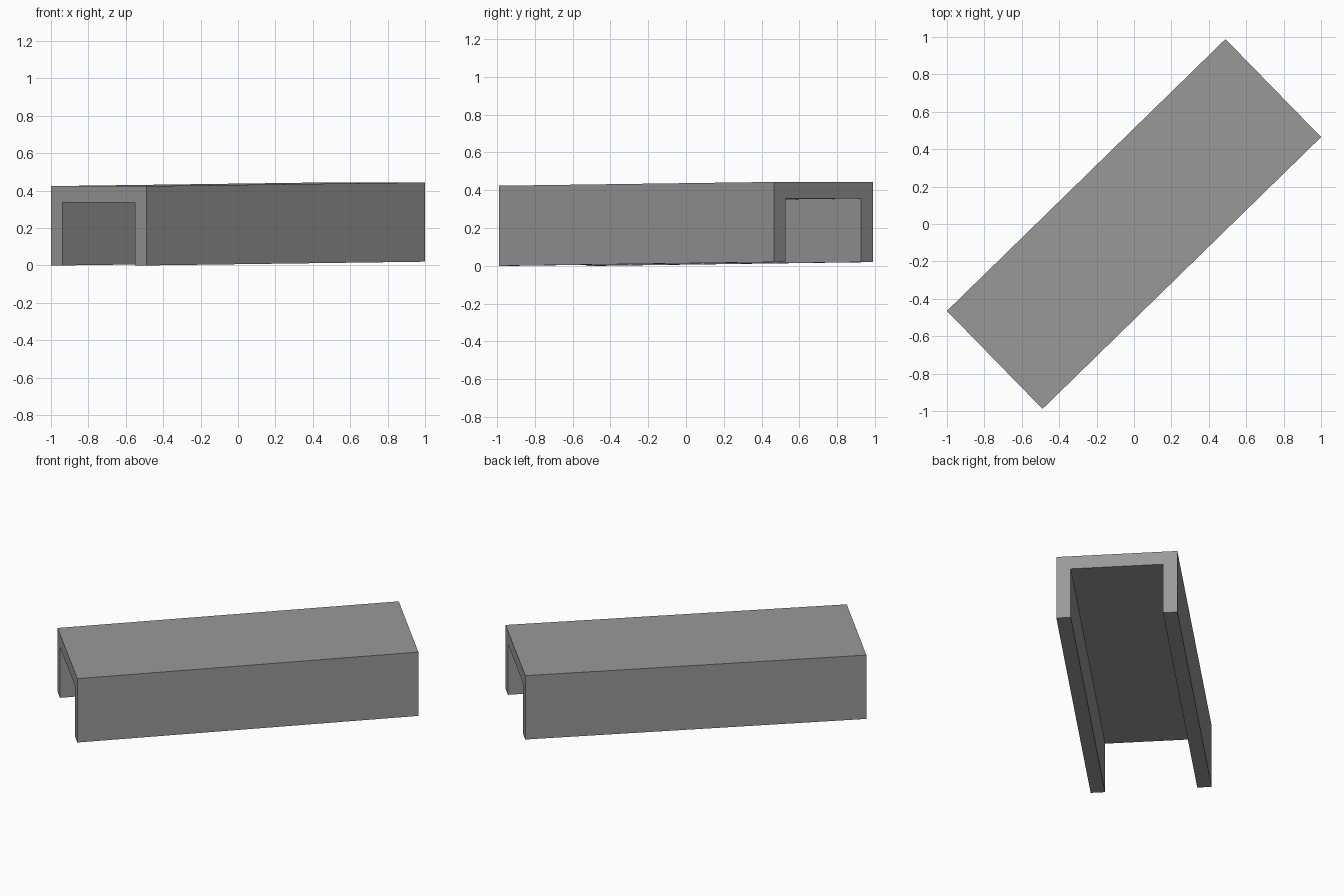
import bpy, bmesh
from math import radians
from mathutils import Matrix

if "Cube" in bpy.data.objects:
    bpy.data.objects.remove(bpy.data.objects["Cube"])

LENGTH, WIDTH, HEIGHT, WALL = 2.081, 0.732, 0.424, 0.087
RISE = 0.02  # far end sits slightly higher; the end faces stay vertical
w, i = WIDTH / 2, WIDTH / 2 - WALL

# Inverted U cross-section (y, z), extruded along x with a slight rise
profile = [(-w, 0), (-w, HEIGHT), (w, HEIGHT), (w, 0),
           (i, 0), (i, HEIGHT - WALL), (-i, HEIGHT - WALL), (-i, 0)]
bm = bmesh.new()
face = bm.faces.new([bm.verts.new((-LENGTH / 2, y, z)) for y, z in profile])
ext = bmesh.ops.extrude_face_region(bm, geom=[face], use_keep_orig=True)
bmesh.ops.translate(bm, vec=(LENGTH, 0, RISE),
                    verts=[g for g in ext["geom"] if isinstance(g, bmesh.types.BMVert)])

# Turn diagonally
bm.transform(Matrix.Rotation(radians(44.3), 4, 'Z'))
bmesh.ops.recalc_face_normals(bm, faces=bm.faces)

mesh = bpy.data.meshes.new("channel_beam")
bm.to_mesh(mesh)
bm.free()

# Dark grey finish
mat = bpy.data.materials.new("dark_grey")
mat.diffuse_color = (0.32, 0.32, 0.32, 1)
mat.use_nodes = True
mat.node_tree.nodes["Principled BSDF"].inputs["Base Color"].default_value = mat.diffuse_color
mesh.materials.append(mat)
bpy.context.collection.objects.link(bpy.data.objects.new("channel_beam", mesh))
